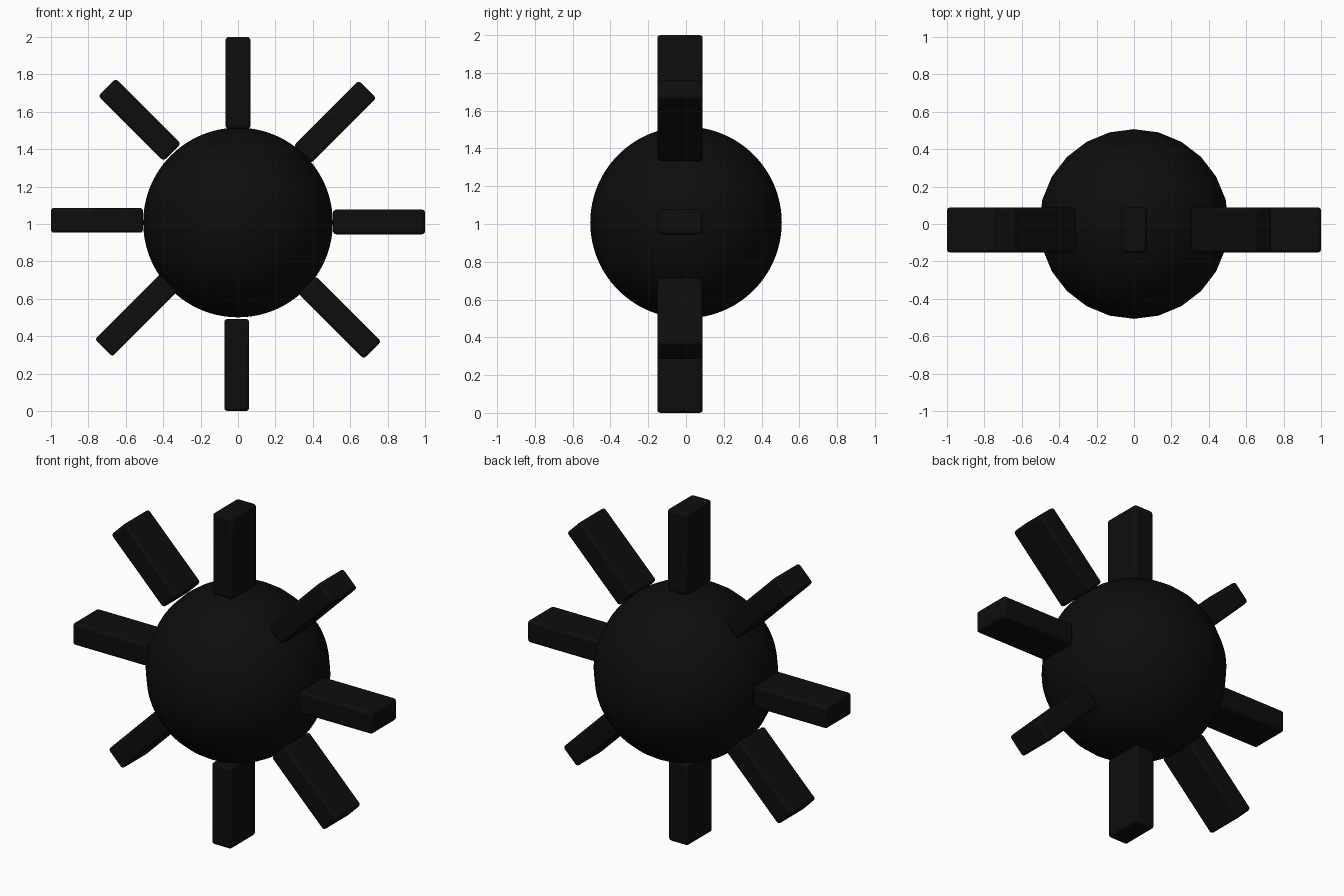
import bpy
import math

if "Cube" in bpy.data.objects:
    bpy.data.objects.remove(bpy.data.objects["Cube"])

# Single near-black material
black = bpy.data.materials.new("matte_black")
black.diffuse_color = (0.004, 0.004, 0.004, 1)
black.use_nodes = True
black.node_tree.nodes["Principled BSDF"].inputs["Base Color"].default_value = black.diffuse_color


def finish(obj, name, angle):
    obj.name = name
    obj.data.materials.append(black)
    bpy.ops.object.shade_smooth_by_angle(angle=math.radians(angle))


# Round body
bpy.ops.mesh.primitive_uv_sphere_add(segments=24, ring_count=48, radius=0.507,
                                     location=(0, 0, 1.008))
finish(bpy.context.object, "ball_body", 40)


def spoke(name, x, z, angle):
    """Flat bar with softened edges, long axis turned in the front plane."""
    bpy.ops.mesh.primitive_cube_add(size=1, location=(x, -0.032, z))
    bar = bpy.context.object
    bar.scale = (0.492, 0.24, 0.132)
    bar.rotation_euler = (0, -math.radians(angle), 0)
    bpy.ops.object.transform_apply(location=False, rotation=False, scale=True)
    bevel = bar.modifiers.new("soft_edges", "BEVEL")
    bevel.width = 0.016
    bevel.segments = 3
    finish(bar, name, 40)


# Eight spokes around the body: centre x, centre z, angle
spoke("right_spoke", 0.754, 1.011, 0)
spoke("upper_right_spoke", 0.519, 1.546, 45)
spoke("top_spoke", 0.0, 1.754, 90)
spoke("upper_left_spoke", -0.526, 1.557, 135)
spoke("left_spoke", -0.754, 1.020, 180)
spoke("lower_left_spoke", -0.545, 0.511, 225)
spoke("bottom_spoke", -0.007, 0.246, 270)
spoke("lower_right_spoke", 0.545, 0.500, 315)
